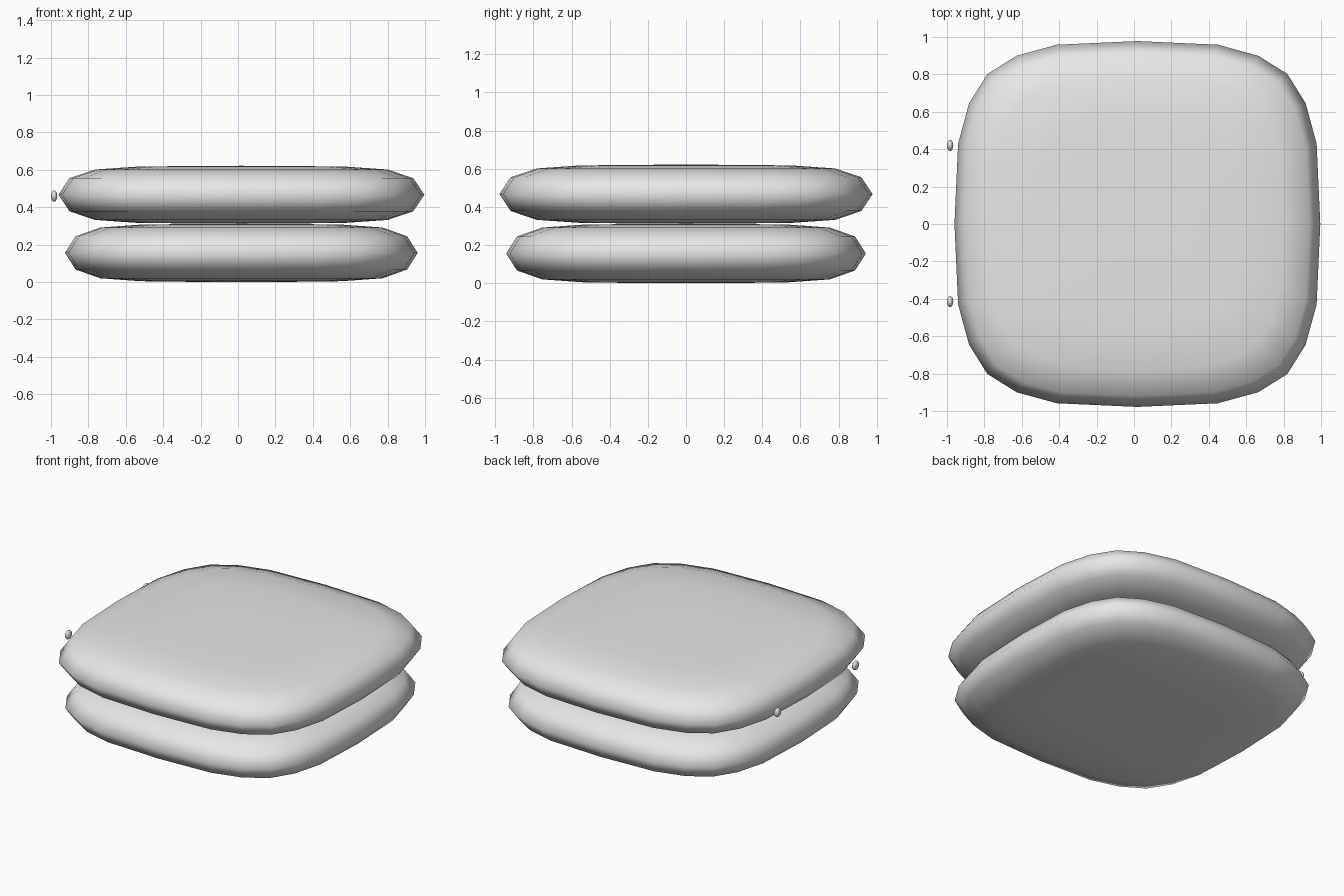
import bpy, bmesh

cube = bpy.data.objects.get("Cube")
if cube:
    bpy.data.objects.remove(cube, do_unlink=True)

grey = bpy.data.materials.new("soft grey")
grey.use_nodes = True
GREY = (0.8, 0.8, 0.8, 1)
grey.diffuse_color = GREY
grey.node_tree.nodes["Principled BSDF"].inputs["Base Color"].default_value = GREY

# A quarter of the rounded square outline, turned four times
QUARTER = [(1, 0), (0.98, 0.44), (0.92, 0.66), (0.82, 0.82), (0.66, 0.92), (0.44, 0.98)]
OUTLINE = list(QUARTER)
for turn in range(3):
    OUTLINE += [(-y, x) for x, y in OUTLINE[-len(QUARTER):]]

# Cushion cross-section: (scale of outline, height as a share of half thickness)
HALF_PROFILE = [(0.3, 0.99), (0.57, 0.97), (0.8, 0.87), (0.94, 0.57)]
PROFILE = [(s, -h) for s, h in HALF_PROFILE] + [(1, 0)] + HALF_PROFILE[::-1]


def finish(name, bm):
    bmesh.ops.recalc_face_normals(bm, faces=bm.faces[:])
    for face in bm.faces:
        face.smooth = True
    mesh = bpy.data.meshes.new(name)
    bm.to_mesh(mesh)
    bm.free()
    mesh.materials.append(grey)
    obj = bpy.data.objects.new(name, mesh)
    bpy.context.collection.objects.link(obj)
    return obj


def cushion(name, half_width, z, half_height):
    bm = bmesh.new()
    rings = [[bm.verts.new((x * s * half_width, y * s * half_width, h * half_height))
              for x, y in OUTLINE] for s, h in PROFILE]
    n = len(OUTLINE)
    for low, high in zip(rings, rings[1:]):
        for i in range(n):
            j = (i + 1) % n
            bm.faces.new((low[i], low[j], high[j], high[i]))
    # Close the top and bottom with a gently raised centre
    for ring, h in ((rings[0], -half_height), (rings[-1], half_height)):
        pole = bm.verts.new((0, 0, h))
        for i in range(n):
            bm.faces.new((ring[i], ring[(i + 1) % n], pole))
    finish(name, bm).location = (0.018, 0, z)


cushion("lower_cushion", 0.943, 0.156, 0.156)
cushion("upper_cushion", 0.978, 0.467, 0.155)

# Small flattened buttons beside the upper cushion
for side, y in (("front", -0.415), ("back", 0.42)):
    bm = bmesh.new()
    bmesh.ops.create_uvsphere(bm, u_segments=12, v_segments=8, radius=1)
    button = finish(side + "_button", bm)
    button.scale = (0.017, 0.03, 0.03)
    button.location = (-0.983, y, 0.46)
